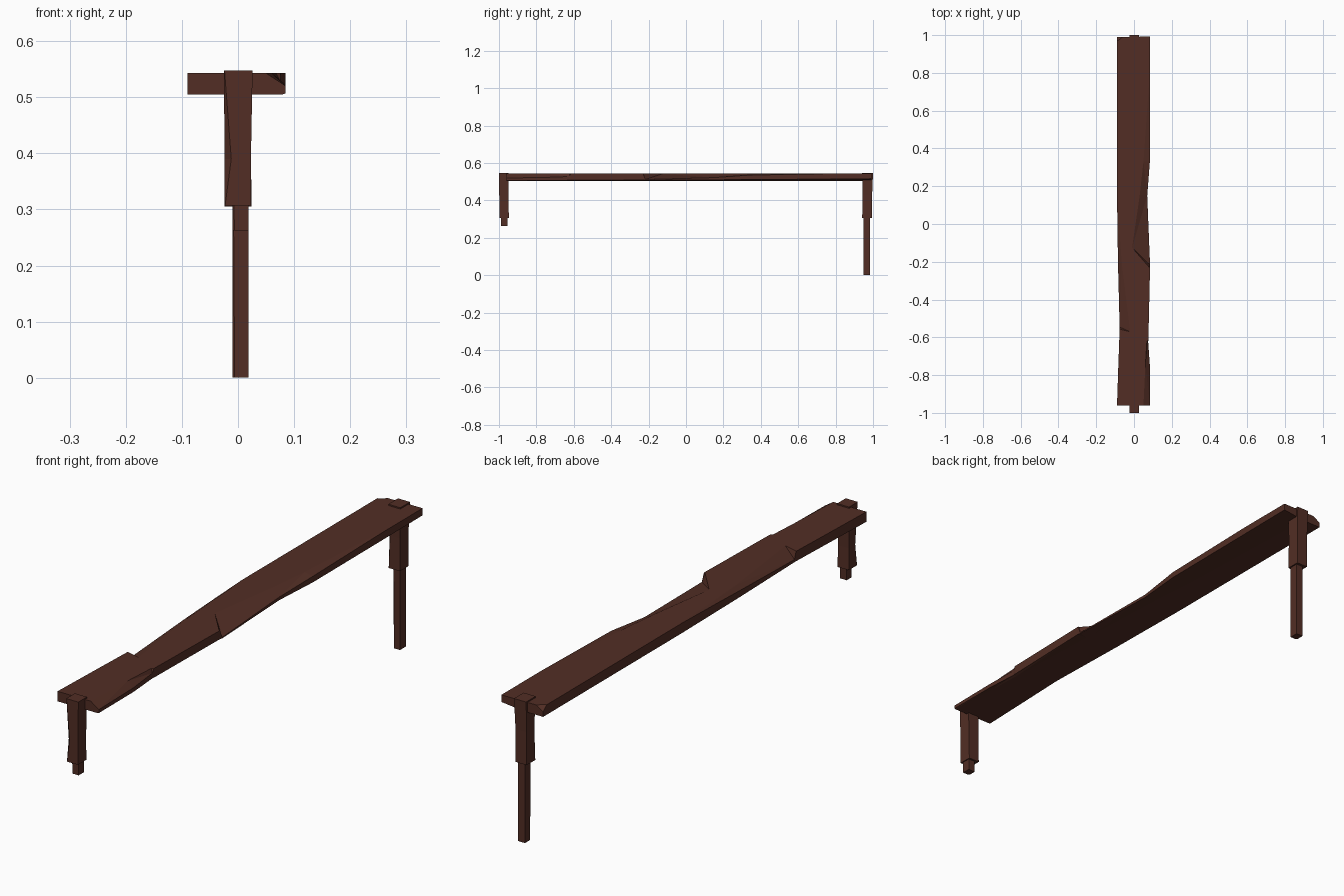
import bpy, bmesh

cube = bpy.data.objects.get("Cube")
if cube:
    bpy.data.objects.remove(cube, do_unlink=True)

# Single dark timber colour
wood = bpy.data.materials.new("dark_brown_wood")
wood.use_nodes = True
colour = (0.085, 0.027, 0.018, 1)
wood.diffuse_color = colour
bsdf = wood.node_tree.nodes["Principled BSDF"]
bsdf.inputs["Base Color"].default_value = colour
bsdf.inputs["Roughness"].default_value = 0.9


def loft(name, rings):
    """Skin a list of equal-length rings and cap both ends."""
    bm = bmesh.new()
    loops = [[bm.verts.new(p) for p in ring] for ring in rings]
    n = len(loops[0])
    for a, b in zip(loops, loops[1:]):
        for i in range(n):
            j = (i + 1) % n
            bm.faces.new((a[i], a[j], b[j], b[i]))
    bm.faces.new(loops[0])
    bm.faces.new(loops[-1])
    bmesh.ops.remove_doubles(bm, verts=bm.verts, dist=0.0003)
    bmesh.ops.triangulate(bm, faces=bm.faces)
    bmesh.ops.recalc_face_normals(bm, faces=bm.faces)
    me = bpy.data.meshes.new(name)
    bm.to_mesh(me)
    bm.free()
    me.materials.append(wood)
    ob = bpy.data.objects.new(name, me)
    bpy.context.collection.objects.link(ob)
    return ob


# Hewn plank: chipped edges described by a few cross-sections
TOP, LOW = 0.543, 0.505


def plank_ring(y_left, y_right, xl, zl, cl, cr, xr, zr, zb, cb):
    pts = [(xl, LOW), (xl, zl), (cl, TOP), (cr, TOP), (xr, zr), (xr, zb), (cb, LOW)]
    return [(x, y_left + (y_right - y_left) * (x + 0.088) / 0.176, z) for x, z in pts]


plank = [
    # y left/right, left edge x, z, crease; right crease, edge x, z, under z, under crease
    (-0.96, -0.96, -0.090, 0.543, -0.085, 0.050, 0.085, 0.520, 0.507, 0.080),
    (-0.75, -0.75, -0.083, 0.543, -0.078, 0.060, 0.084, 0.523, 0.507, 0.070),
    (-0.55, -0.63, -0.076, 0.543, -0.070, 0.068, 0.075, 0.528, 0.508, 0.065),
    (-0.54, -0.62, -0.076, 0.515, -0.020, 0.072, 0.076, 0.543, 0.508, 0.065),
    (-0.20, -0.23, -0.085, 0.530, -0.065, 0.080, 0.085, 0.543, 0.510, 0.050),
    (-0.05, -0.22, -0.087, 0.536, -0.075, -0.010, 0.085, 0.512, 0.508, 0.045),
    (0.15, 0.15, -0.090, 0.543, -0.085, 0.030, 0.070, 0.522, 0.510, 0.030),
    (0.33, 0.33, -0.090, 0.543, -0.085, 0.050, 0.084, 0.535, 0.512, 0.015),
    (0.75, 0.75, -0.090, 0.543, -0.085, 0.080, 0.085, 0.543, 0.514, 0.000),
    (0.97, 0.99, -0.090, 0.543, -0.085, 0.080, 0.085, 0.543, 0.516, -0.010),
    (0.99, 0.992, -0.090, 0.525, -0.060, 0.080, 0.085, 0.543, 0.516, -0.010),
]
loft("plank", [plank_ring(*s) for s in plank])


# Posts: square rings with one corner cut back by a varying amount
def post_ring(z, x0, x1, y0, y1, cut):
    return [(x0 + cut, y0, z), (x1, y0, z), (x1, y1, z), (x0, y1, z), (x0, y0 + cut, z)]


loft("front_post", [
    post_ring(0.307, -0.024, 0.023, -0.998, -0.947, 0.001),
    post_ring(0.390, -0.024, 0.023, -0.998, -0.949, 0.012),
    post_ring(0.548, -0.025, 0.026, -1.000, -0.948, 0.001)])
loft("back_post", [
    post_ring(0.305, -0.024, 0.024, 0.942, 0.995, 0.001),
    post_ring(0.430, -0.024, 0.023, 0.944, 0.995, 0.005),
    post_ring(0.548, -0.025, 0.026, 0.942, 1.000, 0.001)])

# Slimmer pegs under each post
for name, z0, y0, y1 in (("front_peg", 0.262, -0.988, -0.955),
                         ("back_peg", 0.0, 0.950, 0.985)):
    loft(name, [post_ring(z, -0.010, 0.019, y0, y1, c)
                for z, c in ((z0, 0.004), (0.32, 0.002))])
